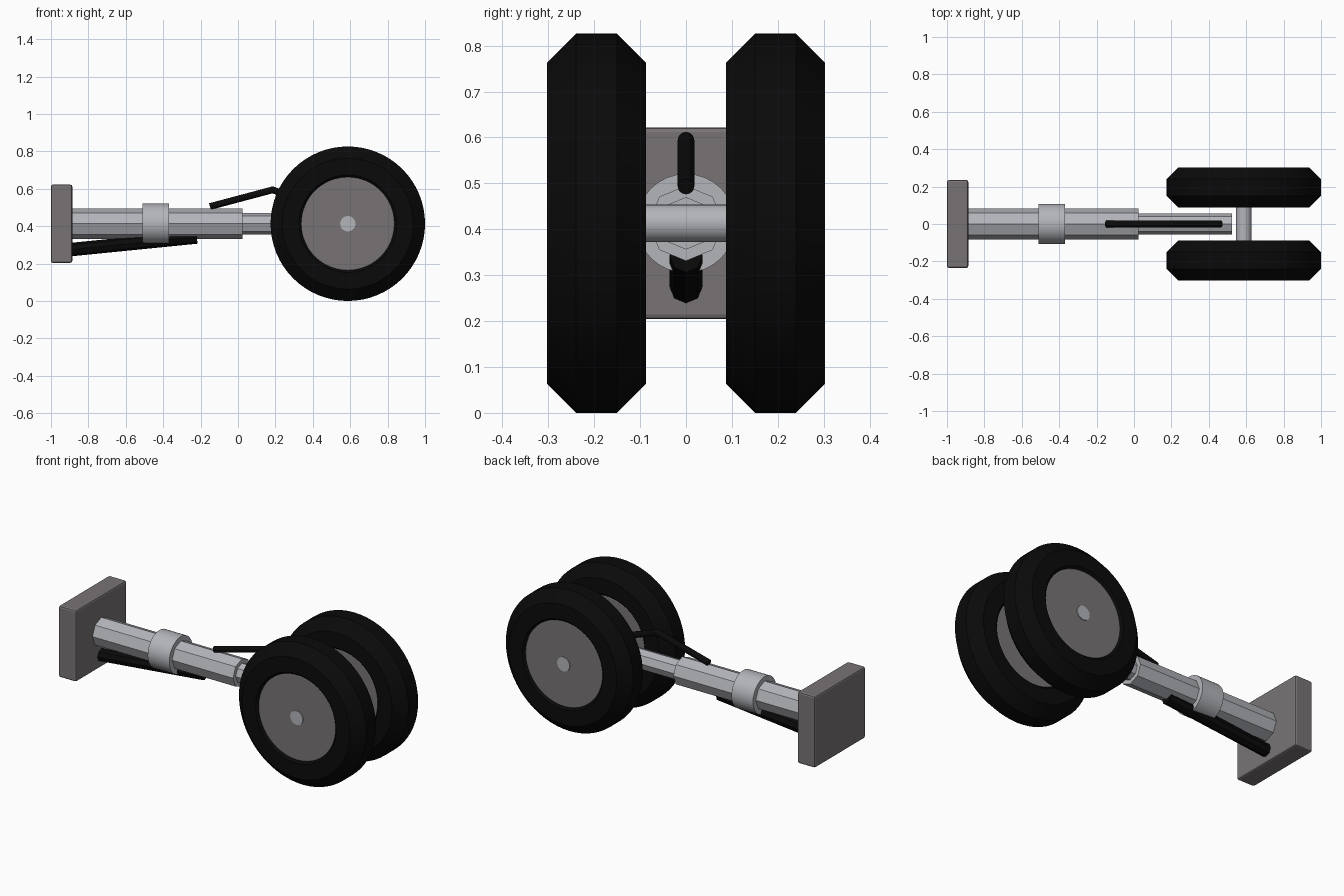
import bpy, bmesh, math
from mathutils import Vector

cube = bpy.data.objects.get("Cube")
if cube:
    bpy.data.objects.remove(cube, do_unlink=True)


def material(name, rgb):
    m = bpy.data.materials.new(name)
    m.use_nodes = True
    color = (*rgb, 1)
    m.diffuse_color = color
    m.node_tree.nodes["Principled BSDF"].inputs["Base Color"].default_value = color
    return m


RUBBER = material("black rubber", (0.003, 0.003, 0.003))
GREY = material("warm grey paint", (0.19, 0.175, 0.18))
STEEL = material("light steel", (0.45, 0.46, 0.49))

MID = 0.413      # height of the strut and axle
WHEEL_X = 0.587
WHEEL_Y = 0.195


def finish(obj, name, mat, smooth=False, bevel=0):
    obj.name = name
    obj.data.materials.append(mat)
    if bevel:
        b = obj.modifiers.new("edge", "BEVEL")
        b.width = bevel
        b.segments = 2
    if smooth:
        bpy.ops.object.shade_smooth_by_angle(angle=math.radians(30))
    return obj


def rod(name, start, end, radius, sides, mat, smooth=False, bevel=0):
    """Cylinder between two points."""
    a, b = Vector(start), Vector(end)
    d = b - a
    bpy.ops.mesh.primitive_cylinder_add(
        vertices=sides, radius=radius, depth=d.length, location=(a + b) / 2,
        rotation=d.to_track_quat("Z", "Y").to_euler())
    return finish(bpy.context.object, name, mat, smooth, bevel)


# Mounting plate
bpy.ops.mesh.primitive_cube_add(size=1, location=(-0.943, 0, MID))
plate = bpy.context.object
plate.scale = (0.114, 0.47, 0.418)
bpy.ops.object.transform_apply(location=False, rotation=False, scale=True)
finish(plate, "mounting_plate", GREY, bevel=0.01)

# Main strut, sliding piston and collar
rod("main_strut", (-0.9, 0, MID), (0.025, 0, MID), 0.082, 8, STEEL)
rod("piston", (0.0, 0, MID), (0.525, 0, MID), 0.057, 8, STEEL)
rod("collar", (-0.51, 0, MID), (-0.37, 0, MID), 0.108, 32, STEEL, smooth=True)

# Lower brace and folding upper link
rod("lower_brace", (-0.9, 0, 0.274), (-0.22, 0, 0.342), 0.036, 8, RUBBER)
elbow = (0.185, 0, 0.594)
rod("upper_link_rear", (-0.15, 0, 0.505), elbow, 0.018, 12, RUBBER, smooth=True)
rod("upper_link_front", elbow, (0.467, 0, 0.493), 0.018, 12, RUBBER, smooth=True)
bpy.ops.mesh.primitive_uv_sphere_add(segments=12, ring_count=8, radius=0.018, location=elbow)
finish(bpy.context.object, "upper_link_elbow", RUBBER, smooth=True)

# Axle through both wheels
rod("axle", (WHEEL_X, -0.297, MID), (WHEEL_X, 0.297, MID), 0.041, 24, STEEL, smooth=True)


def tyre(name, y):
    """Ring with an octagonal cross-section, flats facing outward."""
    bm = bmesh.new()
    minor = 0.1075 / math.cos(math.pi / 8)
    ring = []
    for i in range(8):
        t = (i + 0.5) * math.pi / 4
        ring.append(bm.verts.new((0.3055 + minor * math.cos(t), minor * math.sin(t), 0)))
    edges = [bm.edges.new((ring[i], ring[(i + 1) % 8])) for i in range(8)]
    bmesh.ops.spin(bm, geom=ring + edges, cent=(0, 0, 0), axis=(0, 1, 0),
                   angle=math.tau, steps=64, use_duplicate=False)
    bmesh.ops.remove_doubles(bm, verts=bm.verts, dist=0.0005)
    bmesh.ops.recalc_face_normals(bm, faces=bm.faces)
    mesh = bpy.data.meshes.new(name)
    bm.to_mesh(mesh)
    bm.free()
    obj = bpy.data.objects.new(name, mesh)
    obj.location = (WHEEL_X, y, MID)
    bpy.context.collection.objects.link(obj)
    bpy.ops.object.select_all(action="DESELECT")
    obj.select_set(True)
    bpy.context.view_layer.objects.active = obj
    finish(obj, name, RUBBER, smooth=True)


# Left and right wheels
for side, s in (("left", 1), ("right", -1)):
    y = s * WHEEL_Y
    tyre(f"{side}_tyre", y)
    rod(f"{side}_hub", (WHEEL_X, y - 0.097, MID), (WHEEL_X, y + 0.097, MID),
        0.252, 48, GREY, smooth=True, bevel=0.006)
